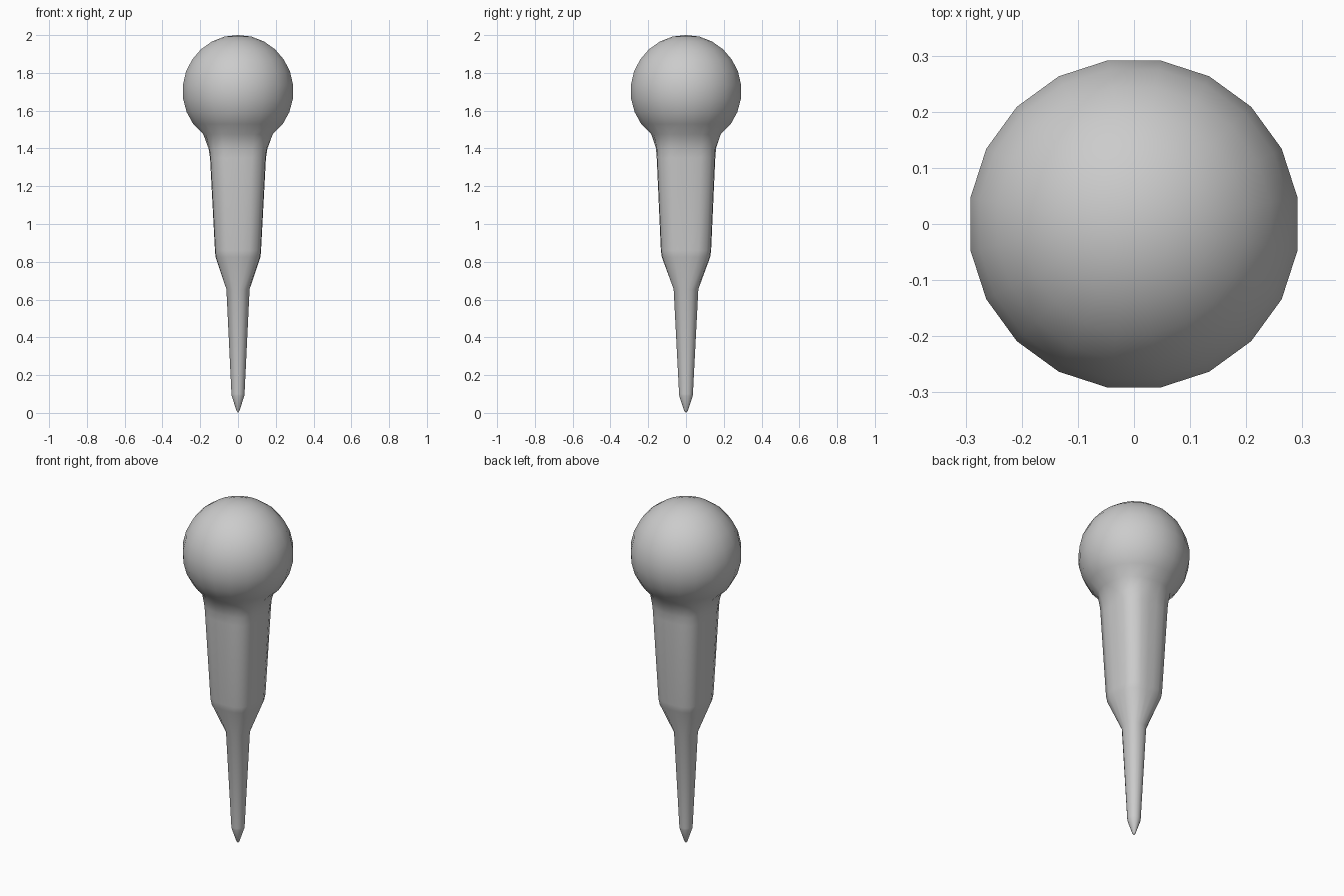
import bpy, bmesh, math

if "Cube" in bpy.data.objects:
    bpy.data.objects.remove(bpy.data.objects["Cube"])

SIDES = 20
BALL_R, BALL_Z = 0.297, 1.704

# Section rows: z, half width x, half width y, squareness exponent (2 = round)
rows = [
    (0.012, 0.008, 0.010, 2.0),
    (0.09, 0.034, 0.036, 2.0),
    (0.10, 0.035, 0.037, 2.0),
    (0.655, 0.062, 0.066, 2.1),
    (0.825, 0.119, 0.128, 3.4),
    (0.86, 0.122, 0.133, 3.7),
    (1.35, 0.148, 0.155, 3.7),
    (1.40, 0.156, 0.159, 3.3),
    (1.475, 0.185, 0.185, 2.3),
]
# Ball head, from just above the neck up to the crown
for deg in (126, 112, 98, 84, 70, 56, 42, 28, 14):
    a = math.radians(deg)
    r = BALL_R * math.sin(a)
    rows.append((BALL_Z + BALL_R * math.cos(a), r, r, 2.0))


def section(bm, z, rx, ry, n):
    """Superellipse ring: round for n = 2, rounded square for larger n."""
    ring = []
    for i in range(SIDES):
        a = 2 * math.pi * (i + 0.5) / SIDES
        c, s = math.cos(a), math.sin(a)
        k = (abs(c) ** n + abs(s) ** n) ** (-1 / n)
        ring.append(bm.verts.new((rx * k * c, ry * k * s, z)))
    return ring


bm = bmesh.new()
rings = [section(bm, *row) for row in rows]

# Skin between neighbouring sections
for lo, hi in zip(rings, rings[1:]):
    for i in range(SIDES):
        j = (i + 1) % SIDES
        bm.faces.new((lo[i], lo[j], hi[j], hi[i]))

# Pointed tip and crown
tip = bm.verts.new((0, 0, 0))
crown = bm.verts.new((0, 0, 2.0))
for i in range(SIDES):
    j = (i + 1) % SIDES
    bm.faces.new((rings[0][j], rings[0][i], tip))
    bm.faces.new((rings[-1][i], rings[-1][j], crown))

for f in bm.faces:
    f.smooth = True
bmesh.ops.recalc_face_normals(bm, faces=bm.faces)

mesh = bpy.data.meshes.new("ball_headed_pin")
bm.to_mesh(mesh)
bm.free()
bpy.context.collection.objects.link(bpy.data.objects.new("ball_headed_pin", mesh))
